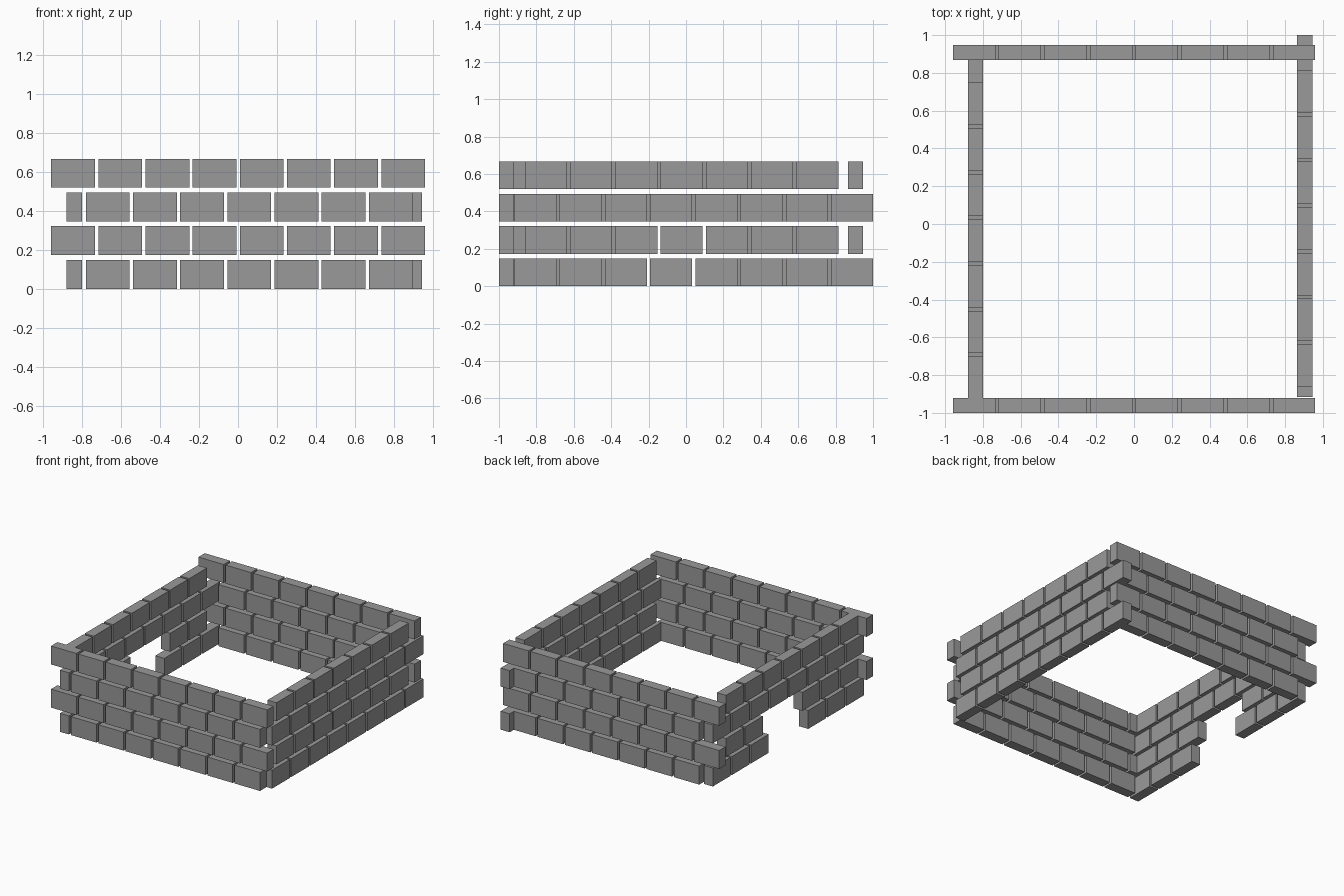
import bpy
import bmesh
from mathutils import Matrix, Vector

if "Cube" in bpy.data.objects:
    bpy.data.objects.remove(bpy.data.objects["Cube"])

# Brick size and spacing
LENGTH, DEPTH, HEIGHT = 0.2245, 0.08, 0.148
PITCH, RISE = 0.2418, 0.173

stone = bpy.data.materials.new("grey stone")
stone.use_nodes = True
grey = (0.32, 0.32, 0.32, 1)
stone.diffuse_color = grey
stone.node_tree.nodes["Principled BSDF"].inputs["Base Color"].default_value = grey


def course(name, axis, across, start, count, level, skip=()):
    """One row of separate bricks running along x or y."""
    bm = bmesh.new()
    for i in range(count):
        if i in skip:
            continue
        along = start + i * PITCH + LENGTH / 2
        z = level * RISE + HEIGHT / 2
        if axis == "x":
            centre, size = (along, across, z), (LENGTH, DEPTH, HEIGHT)
        else:
            centre, size = (across, along, z), (DEPTH, LENGTH, HEIGHT)
        bmesh.ops.create_cube(bm, size=1, matrix=Matrix.Translation(centre)
                              @ Matrix.Diagonal(Vector(size)).to_4x4())
    mesh = bpy.data.meshes.new(name)
    bm.to_mesh(mesh)
    bm.free()
    mesh.materials.append(stone)
    bpy.context.collection.objects.link(bpy.data.objects.new(name, mesh))


# Each wall: axis, centre line, then (start, brick count) for odd and even courses
walls = {
    "front_wall": ("x", -0.96, ((-0.78, 7), (-0.958, 8))),
    "back_wall": ("x", 0.907, ((-0.78, 7), (-0.958, 8))),
    "right_wall": ("y", 0.904, ((-0.917, 8), (-0.861, 7))),
    "left_wall": ("y", -0.84, ((-1.0, 8), (-0.926, 7))),
}

for name, (axis, across, bonds) in walls.items():
    for level in range(4):
        start, count = bonds[level % 2]
        # Doorway: two bricks left out of the lower courses
        doorway = (3, 4) if name == "left_wall" and level < 2 else ()
        course(f"{name}_course_{level + 1}", axis, across, start, count, level, doorway)
